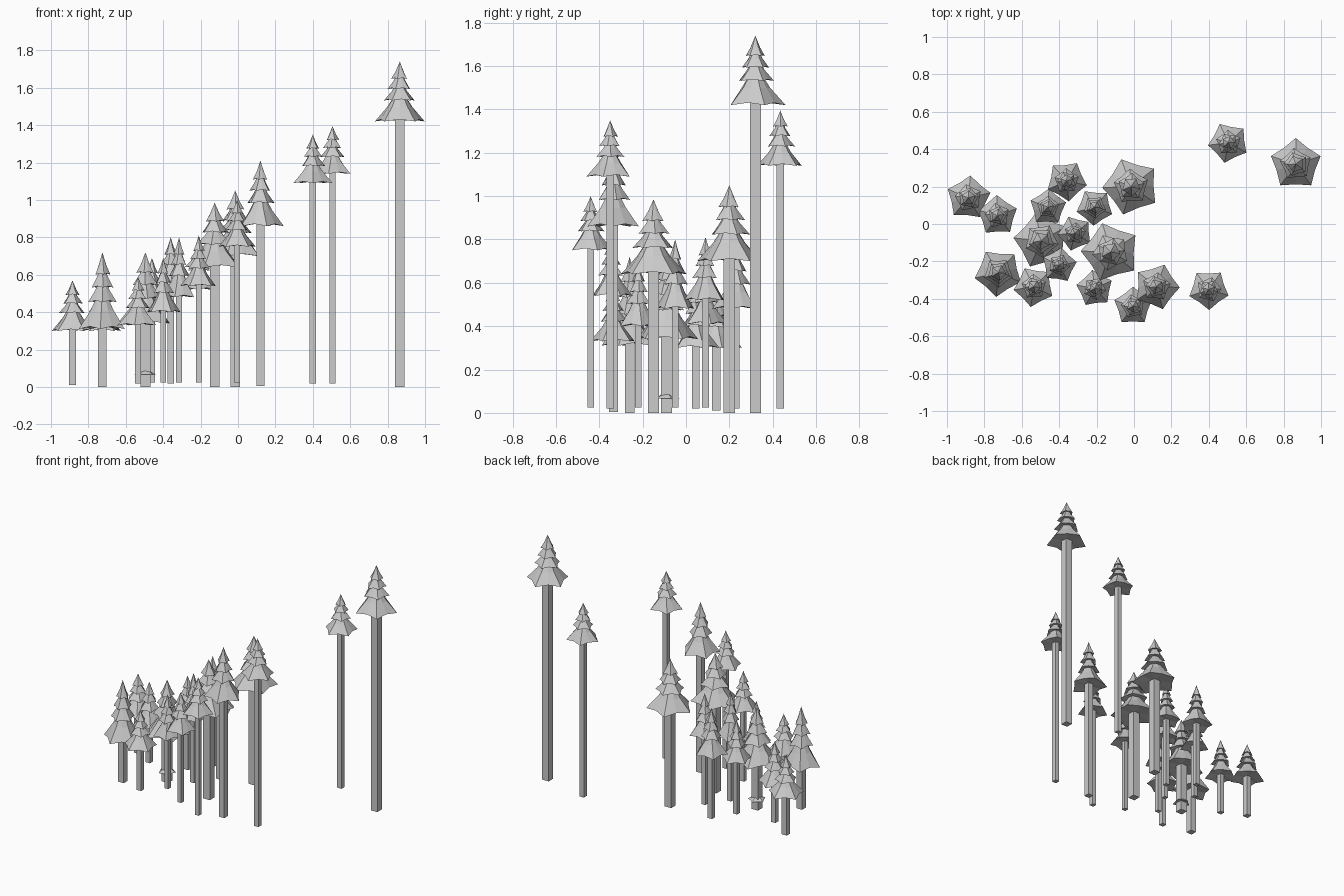
import bpy, bmesh, math, random
from mathutils import Vector

if "Cube" in bpy.data.objects:
    bpy.data.objects.remove(bpy.data.objects["Cube"])

random.seed(4)

grey = bpy.data.materials.new("pale grey")
grey.diffuse_color = (0.6, 0.6, 0.6, 1)
grey.use_nodes = True
grey.node_tree.nodes["Principled BSDF"].inputs["Base Color"].default_value = grey.diffuse_color


def finish(bm, name):
    bmesh.ops.recalc_face_normals(bm, faces=bm.faces)
    me = bpy.data.meshes.new(name)
    bm.to_mesh(me)
    bm.free()
    me.materials.append(grey)
    ob = bpy.data.objects.new(name, me)
    bpy.context.collection.objects.link(ob)
    return ob


def box(bm, x, y, z0, z1, w):
    ret = bmesh.ops.create_cube(bm, size=1)
    for v in ret["verts"]:
        v.co = Vector((x + v.co.x * w, y + v.co.y * w, z0 + (v.co.z + 0.5) * (z1 - z0)))


def tier(bm, x, y, z_top, z_bot, r, rot):
    """Drooping five-pointed skirt: tip, waist ring, flared star rim, closed underside."""
    h = z_top - z_bot
    tip = bm.verts.new((x, y, z_top))
    waist, rim = [], []
    for i in range(10):
        a = rot + i * math.pi / 5
        point = i % 2 == 0
        c, s = math.cos(a), math.sin(a)
        rw = r * (0.5 if point else 0.46)
        rr = r * (1.0 if point else 0.77)
        waist.append(bm.verts.new((x + rw * c, y + rw * s, z_bot + h * 0.42)))
        zr = z_bot + (0 if point else h * 0.06)
        rim.append(bm.verts.new((x + rr * c, y + rr * s, zr)))
    base = bm.verts.new((x, y, z_bot + h * 0.1))
    for i in range(10):
        j = (i + 1) % 10
        bm.faces.new((tip, waist[i], waist[j]))
        bm.faces.new((waist[i], rim[i], rim[j], waist[j]))
        bm.faces.new((base, rim[j], rim[i]))


# x, y, crown bottom, crown top, crown radius, turn in degrees
trees = [
    (-0.885, 0.14, 0.30, 0.57, 0.12, 85),
    (-0.73, 0.045, 0.30, 0.59, 0.11, 20),
    (-0.725, -0.26, 0.31, 0.72, 0.13, 49),
    (-0.36, 0.23, 0.48, 0.80, 0.11, 60),
    (-0.46, 0.09, 0.41, 0.69, 0.10, 15),
    (-0.21, 0.09, 0.52, 0.81, 0.10, 50),
    (-0.015, 0.20, 0.70, 1.05, 0.155, 38),
    (-0.495, -0.09, 0.34, 0.72, 0.15, 30),
    (-0.125, -0.15, 0.64, 0.985, 0.16, 34),
    (-0.315, -0.05, 0.48, 0.80, 0.095, 40),
    (-0.40, -0.22, 0.40, 0.69, 0.095, 10),
    (-0.535, -0.335, 0.33, 0.59, 0.11, 45),
    (-0.21, -0.345, 0.54, 0.805, 0.10, 25),
    (-0.005, -0.44, 0.75, 1.00, 0.105, 18),
    (0.12, -0.335, 0.86, 1.21, 0.125, 70),
    (0.40, -0.35, 1.09, 1.35, 0.11, 55),
    (0.505, 0.435, 1.14, 1.395, 0.11, 43),
    (0.865, 0.32, 1.42, 1.74, 0.14, 18),
]

# Depth below the top for each tier's start and rim, and its share of the radius
tiers = [(0.0, 0.29, 0.33), (0.13, 0.46, 0.47), (0.28, 0.65, 0.62), (0.42, 1.0, 1.0)]

for n, (x, y, zb, zt, r, deg) in enumerate(trees, 1):
    # trunk: thick trees reach the ground, thin ones stop just above
    bm = bmesh.new()
    w = min(0.052, 0.031 + max(0, r - 0.105) * 0.55)
    z0 = min(0.025, max(0.0, (0.13 - r) * 1.0))
    box(bm, x, y, z0, zb + 0.3 * (zt - zb), w)
    finish(bm, "trunk_%02d" % n)
    # crown
    bm = bmesh.new()
    for k, (a, b, f) in enumerate(tiers):
        turn = math.radians(deg) if k == 3 else random.uniform(0, 1.25)
        tier(bm, x, y, zt - a * (zt - zb), zt - b * (zt - zb), r * f, turn)
    finish(bm, "crown_%02d" % n)

# small low skirt near the foot of one trunk
bm = bmesh.new()
tier(bm, -0.495, -0.09, 0.11, 0.065, 0.06, 0.4)
finish(bm, "low_skirt")
